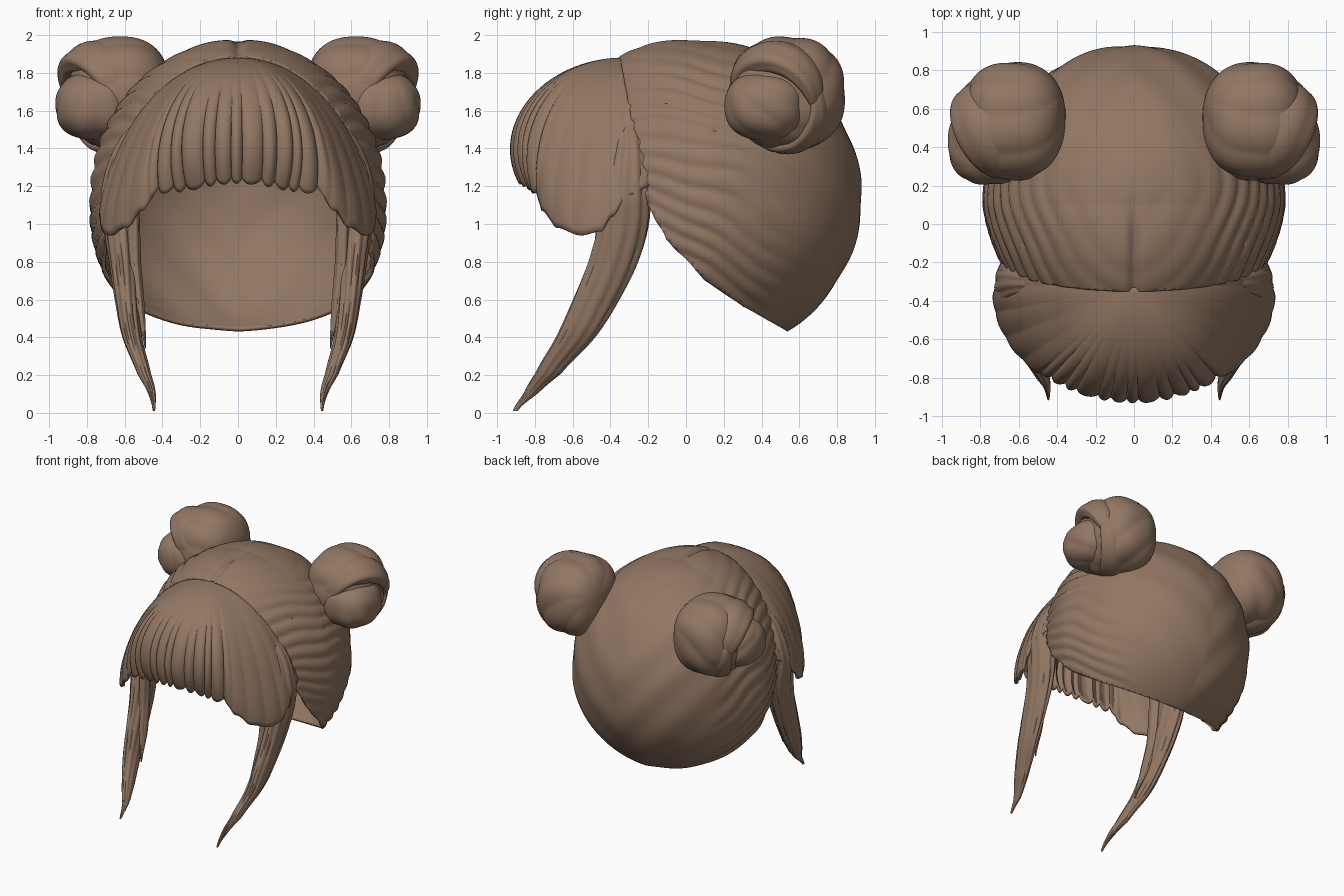
import bpy, bmesh, math
from mathutils import Vector

if "Cube" in bpy.data.objects:
    bpy.data.objects.remove(bpy.data.objects["Cube"], do_unlink=True)

hair = bpy.data.materials.new("hair_brown")
hair.use_nodes = True
COLOUR = (0.29, 0.185, 0.125, 1)
hair.diffuse_color = COLOUR
bsdf = hair.node_tree.nodes["Principled BSDF"]
bsdf.inputs["Base Color"].default_value = COLOUR
bsdf.inputs["Roughness"].default_value = 0.8


def smooth(lo, hi, v):
    t = min(1, max(0, (v - lo) / (hi - lo)))
    return t * t * (3 - 2 * t)


def interp(knots, v):
    for (a, p), (b, q) in zip(knots, knots[1:]):
        if v <= b:
            return p + (q - p) * smooth(a, b, v)
    return knots[-1][1]


def lump(phase):
    # rounded strands with a sharp valley between them
    return abs(math.sin(phase)) - 0.6


def finish(name, bm, thickness=0):
    bmesh.ops.remove_doubles(bm, verts=bm.verts, dist=0.0005)
    bmesh.ops.recalc_face_normals(bm, faces=bm.faces)
    mesh = bpy.data.meshes.new(name)
    bm.to_mesh(mesh)
    bm.free()
    mesh.materials.append(hair)
    ob = bpy.data.objects.new(name, mesh)
    bpy.context.collection.objects.link(ob)
    if thickness:
        mod = ob.modifiers.new("thickness", "SOLIDIFY")
        mod.thickness = thickness
        mod.offset = 0
    bpy.ops.object.select_all(action="DESELECT")
    ob.select_set(True)
    bpy.context.view_layer.objects.active = ob
    bpy.ops.object.shade_smooth_by_angle(angle=math.radians(50))


def loft(name, rows, closed, thickness=0):
    bm = bmesh.new()
    grid = [[bm.verts.new(p) for p in row] for row in rows]
    n = len(rows[0])
    for a, b in zip(grid, grid[1:]):
        for i in range(n if closed else n - 1):
            j = (i + 1) % n
            bm.faces.new((a[i], a[j], b[j], b[i]))
    if closed:
        bm.faces.new(grid[0])
        bm.faces.new(grid[-1])
    finish(name, bm, thickness)


# Back cap: a deformed ball trimmed along the hairline, given as (y, z) points
HAIRLINE = [(-0.35, 1.9), (-0.2, 1.1), (-0.1, 0.92), (0.1, 0.71), (0.3, 0.57), (0.55, 0.43)]


def build_cap():
    bm = bmesh.new()
    bmesh.ops.create_uvsphere(bm, u_segments=180, v_segments=120, radius=1)
    for v in bm.verts:
        u = v.co.copy()
        front = max(0, -u.y)
        p = Vector((0.77 * u.x * (1 - 0.15 * front + 0.08 * max(0, -u.z)), 0.1 + 0.82 * u.y,
                    1.14 + 0.82 * u.z + 0.12 * front * max(0, u.z)))
        fade = 1 - smooth(0.25, 0.65, p.y)
        low = 1 - smooth(0.9, 1.5, p.z)
        # strands run level near the top and slope down toward the nape
        flow = p.z + (0.2 + 0.35 * low) * p.y - 0.2 * abs(p.x)
        flow += 0.02 * math.sin(6 * p.y + 7 * p.z) + 0.012 * math.sin(13 * p.y - 4 * p.z)
        ridge = 0.018 * fade * lump(flow * 32) * (0.25 + 0.75 * smooth(0.45, 0.7, abs(u.x)))
        ridge += 0.005 * (1 - fade) * math.sin(16 * (p.z - abs(p.x)) + 3 * p.x)
        parting = 0.03 * math.exp(-(p.x / 0.03) ** 2) * (1 - smooth(-0.15, 0.25, p.y)) * max(0, u.z)
        v.co = p + u * (ridge - parting)
    for (y0, z0), (y1, z1) in zip(HAIRLINE, HAIRLINE[1:]):
        bmesh.ops.bisect_plane(bm, geom=bm.verts[:] + bm.edges[:] + bm.faces[:],
                               plane_co=(0, y0, z0), plane_no=(0, z1 - z0, y0 - y1), clear_outer=True)
    finish("back_cap", bm, 0.02)


# Fringe: strands fan out from the crown, with a rounded lobe at each temple
HEM = [(0, 1.235), (38, 1.18), (45, 1.07), (55, 0.98), (68, 0.94), (78, 0.96), (84, 1.04), (92, 1.15), (104, 1.2)]


def build_fringe():
    columns = []
    for i in range(-156, 157):
        deg = i / 1.5
        a, mag = math.radians(deg), abs(deg)
        side = smooth(38, 45, mag)
        wander = 0.5 * math.sin(0.21 * deg + 1) + 0.35 * math.sin(0.47 * deg)
        front_strand = lump(deg * math.pi / 6.8 + wander + math.pi / 2)
        strand = front_strand * (1 - side) + 0.2 * side * lump(mag * math.pi / 13)
        drop = 0.47 + 0.45 * smooth(20, 72, mag)
        hem = interp(HEM, mag) - 0.045 * strand * (1 - side)
        end = math.acos(max(-1, 1 - (1.87 - hem) / drop))
        col = []
        for k in range(41):
            f = k / 40
            t = end * f
            grow = smooth(0.05, 0.9, f)
            flare = 0.01 * grow + 0.03 * smooth(0.7, 1, f)
            r = math.sin(t) * (1 + 0.05 * strand * grow + side * flare)
            col.append((0.7 * r * math.sin(a), -0.33 - 0.58 * r * math.cos(a),
                        1.87 - drop * (1 - math.cos(t))))
        columns.append(col)
    loft("fringe", columns, False, 0.022)


# Tapered lock: rows of (height, x, y, half width, half depth)
def build_lock(name, s, keys, grooves):
    rows, steps = [], 60
    zs = [k[0] for k in keys]
    for n in range(steps + 1):
        z = zs[0] + (zs[-1] - zs[0]) * n / steps
        i = max(j for j in range(len(keys) - 1) if zs[j] >= z)
        f = (zs[i] - z) / (zs[i] - zs[i + 1])
        before, after = keys[max(0, i - 1)], keys[min(len(keys) - 1, i + 2)]
        # Catmull-Rom blend between the key rows
        x, y, w, d = [0.5 * (2 * b + (c - a) * f + (2 * a - 5 * b + 4 * c - e) * f ** 2
                             + (3 * b - a - 3 * c + e) * f ** 3)
                      for a, b, c, e in list(zip(before, keys[i], keys[i + 1], after))[1:]]
        row = []
        for k in range(48):
            q = math.tau * k / 48
            g = 1 + 0.14 * lump(grooves * q / 2 + 2 * z)
            row.append((s * (x + w * g * math.cos(q)), y + d * g * math.sin(q), z))
        rows.append(row)
    loft(name, rows, True)


SIDE_LOCK = [(1.7, 0.37, -0.31, 0.03, 0.03), (1.45, 0.565, -0.295, 0.06, 0.075), (1.2, 0.637, -0.31, 0.08, 0.115),
             (1.0, 0.63, -0.33, 0.08, 0.13), (0.8, 0.61, -0.385, 0.07, 0.13), (0.6, 0.59, -0.475, 0.06, 0.12),
             (0.4, 0.56, -0.585, 0.05, 0.1), (0.2, 0.495, -0.735, 0.035, 0.065), (0.1, 0.455, -0.825, 0.02, 0.035),
             (0.01, 0.445, -0.905, 0.006, 0.012)]
INNER_LOCK = [(1.2, 0.56, -0.42, 0.035, 0.05), (0.8, 0.55, -0.44, 0.035, 0.05),
              (0.55, 0.52, -0.5, 0.025, 0.04), (0.34, 0.49, -0.57, 0.004, 0.006)]


# Buns: a wound, slightly squared ball, a knob facing outward and bands around it
def build_ball(name, s, centre, radii, axis, twist, strands):
    bm = bmesh.new()
    bmesh.ops.create_uvsphere(bm, u_segments=96, v_segments=48, radius=1)
    turn = Vector((0, 0, 1)).rotation_difference(axis)
    for v in bm.verts:
        u = v.co.copy()
        phase = strands / 2 * math.atan2(u.y, u.x) + twist * u.z
        p = turn @ u
        p *= (1 + 0.04 * lump(phase) * (1 - u.z ** 2)) / sum(abs(c) ** 2.4 for c in p) ** (1 / 2.4)
        v.co = Vector(centre) + Vector((p.x * radii[0], p.y * radii[1], p.z * radii[2]))
        v.co.x *= s
    finish(name, bm)


def build_band(name, s, centre, axis, radius, start, stop, thick, lift):
    up = (Vector((0, 0, 1)) - axis * axis.z).normalized()
    across = axis.cross(up)
    rows = []
    for n in range(49):
        f = n / 48
        q = math.radians(start + (stop - start) * f)
        out = across * math.cos(q) + up * math.sin(q)
        w = thick * (0.12 + 0.88 * math.sin(math.pi * f) ** 0.7)
        mid = Vector(centre) + out * radius + axis * (lift * (f - 0.5))
        row = []
        for k in range(32):
            e = math.tau * k / 32
            g = w * (1 + 0.1 * lump(3 * e + 2 * f))
            p = mid + out * (g * 0.75 * math.cos(e)) + axis * (g * 1.4 * math.sin(e))
            row.append((s * p.x, p.y, p.z))
        rows.append(row)
    loft(name, rows, True)


build_cap()
build_fringe()
outward = Vector((0.82, -0.45, -0.25)).normalized()
knob_axis = Vector((0.3, -0.5, 0.8)).normalized()
for label, s in (("left", 1), ("right", -1)):
    build_lock(label + "_side_lock", s, SIDE_LOCK, 10)
    build_lock(label + "_inner_lock", s, INNER_LOCK, 6)
    build_ball(label + "_bun_wrap", s, (0.625, 0.535, 1.69), (0.27, 0.305, 0.3), outward, 2.0, 8)
    build_ball(label + "_bun_knob", s, (0.755, 0.42, 1.625), (0.21, 0.215, 0.18), knob_axis, 1.5, 8)
    build_band(label + "_bun_upper_band", s, (0.715, 0.5, 1.67), outward, 0.225, -35, 195, 0.11, 0.06)
    build_band(label + "_bun_lower_band", s, (0.7, 0.51, 1.66), outward, 0.23, 140, 375, 0.085, -0.04)
